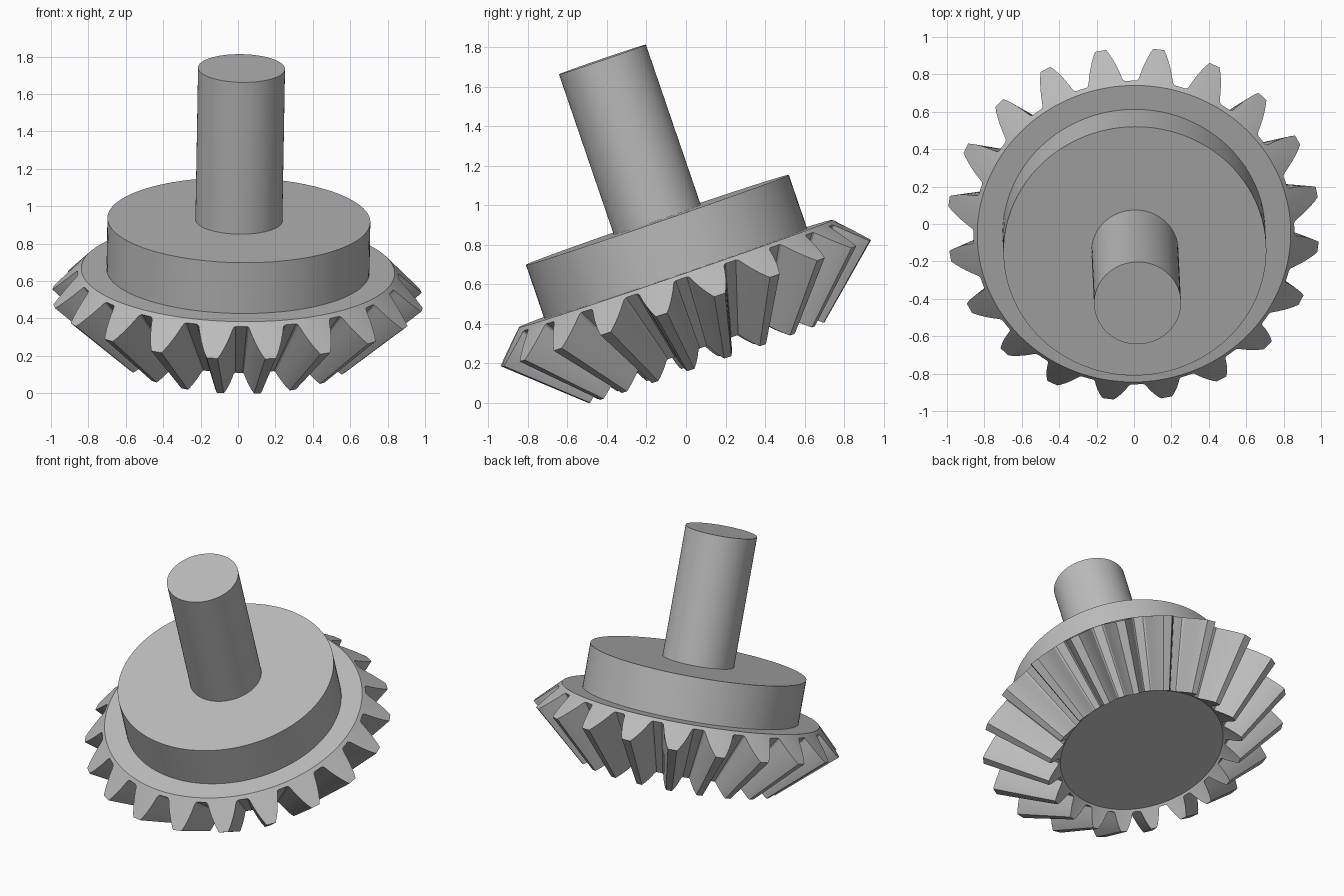
import bpy, bmesh
from math import radians, cos, sin
from mathutils import Matrix, Vector

cube = bpy.data.objects.get("Cube")
if cube:
    bpy.data.objects.remove(cube, do_unlink=True)

steel = bpy.data.materials.new("steel_grey")
steel.use_nodes = True
grey = (0.5, 0.5, 0.5, 1)
steel.diffuse_color = grey
steel.node_tree.nodes["Principled BSDF"].inputs["Base Color"].default_value = grey

# Tilted gear axis, with its origin at the centre of the gear's back face
TILT = (Matrix.Translation((0, -0.052, 0.654))
        @ Matrix.Rotation(radians(1), 4, 'Y')
        @ Matrix.Rotation(radians(18.9), 4, 'X'))


def finish(name, bm):
    bmesh.ops.recalc_face_normals(bm, faces=bm.faces)
    mesh = bpy.data.meshes.new(name)
    bm.to_mesh(mesh)
    bm.free()
    mesh.materials.append(steel)
    ob = bpy.data.objects.new(name, mesh)
    bpy.context.collection.objects.link(ob)
    ob.matrix_world = TILT
    bpy.ops.object.select_all(action='DESELECT')
    ob.select_set(True)
    bpy.context.view_layer.objects.active = ob
    bpy.ops.object.shade_smooth_by_angle(angle=radians(30))


def cylinder(name, radius, bottom, top):
    bm = bmesh.new()
    bmesh.ops.create_cone(bm, cap_ends=True, segments=96, radius1=radius,
                          radius2=radius, depth=top - bottom,
                          matrix=Matrix.Translation((0, 0, (bottom + top) / 2)))
    finish(name, bm)


# Bevel gear: a toothed outline on the back cone, shrunk towards the apex
TEETH, PHASE = 20, 10.5
RING, ROOT, TIP = 0.838, 0.02, 0.158
APEX = Vector((0, 0, -1.038))
TOE_SCALE = 0.638

# Tooth flank: (height from root to tip, half angle in degrees)
flank = [(0, 7.0), (0.04, 6.3), (0.12, 5.9), (0.3, 5.2), (0.5, 4.35),
         (0.7, 3.4), (0.87, 2.5), (1, 1.7)]
tooth = [(-a, h) for h, a in flank] + [(a, h) for h, a in reversed(flank)]
tooth.append((9, 0))


def back_cone(angle, s):
    return Vector(((RING + s) * cos(angle), (RING + s) * sin(angle), -s))


heel_ring, heel_edge = [], []
for i in range(TEETH):
    for a, h in tooth:
        angle = radians(PHASE + i * 360 / TEETH + a)
        heel_ring.append(back_cone(angle, 0))
        heel_edge.append(back_cone(angle, ROOT + h * (TIP - ROOT)))


def shrink(points):
    return [APEX + (p - APEX) * TOE_SCALE for p in points]


bm = bmesh.new()
loops = [[bm.verts.new(p) for p in pts] for pts in
         (heel_ring, heel_edge, shrink(heel_edge), shrink(heel_ring))]
for low, high in zip(loops, loops[1:]):
    for i in range(len(low)):
        j = (i + 1) % len(low)
        bm.faces.new((low[i], low[j], high[j], high[i]))
bm.faces.new(loops[0])
bm.faces.new(loops[-1])
finish("bevel_gear", bm)

# Hub and shaft behind the gear
cylinder("hub", 0.703, -0.02, 0.287)
cylinder("shaft", 0.2325, 0.26, 1.145)
